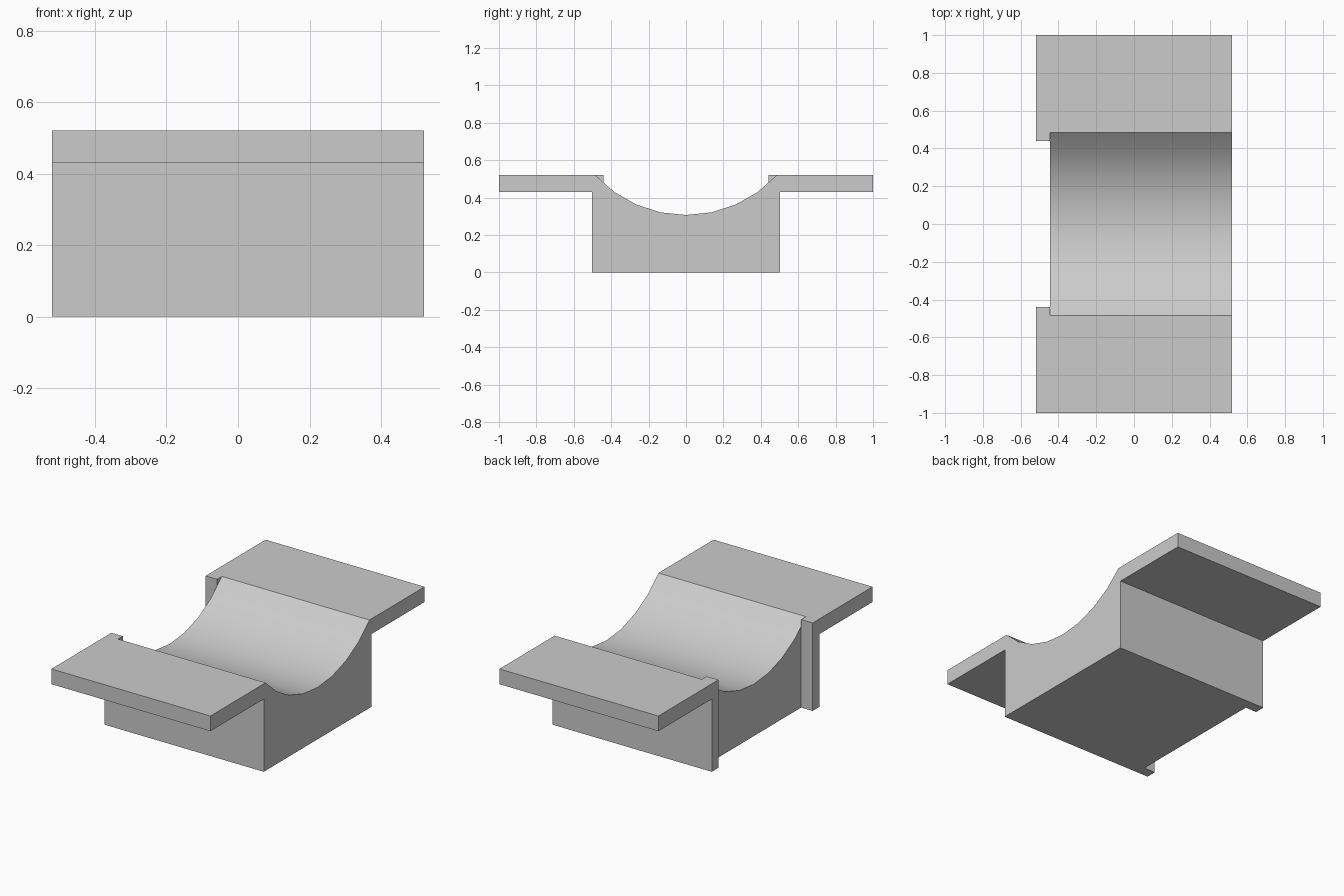
import bpy, bmesh, math

if "Cube" in bpy.data.objects:
    bpy.data.objects.remove(bpy.data.objects["Cube"])

grey = bpy.data.materials.new("light grey")
grey.use_nodes = True
grey.diffuse_color = (0.6, 0.6, 0.6, 1)
grey.node_tree.nodes["Principled BSDF"].inputs["Base Color"].default_value = (0.6, 0.6, 0.6, 1)

TOP, SHELF = 0.52, 0.43              # upper surface and underside of the flanges
X_BACK, X_STEP, X_END = -0.52, -0.445, 0.52
BLOCK, END, LIP = 0.502, 1.0, 0.44   # half widths along y


def extrude_profile(name, points, x0, x1):
    """Extrude a closed (y, z) outline along x."""
    bm = bmesh.new()
    face = bm.faces.new([bm.verts.new((x0, y, z)) for y, z in points])
    result = bmesh.ops.extrude_face_region(bm, geom=[face])
    verts = [v for v in result["geom"] if isinstance(v, bmesh.types.BMVert)]
    bmesh.ops.translate(bm, verts=verts, vec=(x1 - x0, 0, 0))
    bmesh.ops.recalc_face_normals(bm, faces=bm.faces)
    mesh = bpy.data.meshes.new(name)
    bm.to_mesh(mesh)
    bm.free()
    mesh.materials.append(grey)
    obj = bpy.data.objects.new(name, mesh)
    bpy.context.collection.objects.link(obj)
    return obj


# Cradle: block with a round trough and a flange on each side
half_width, bottom, steps = 0.485, 0.307, 8
depth = TOP - bottom
radius = (half_width ** 2 + depth ** 2) / (2 * depth)
sweep = math.asin(half_width / radius)
angles = [sweep * (2 * i / steps - 1) for i in range(steps + 1)]
trough = [(radius * math.sin(a), bottom + radius * (1 - math.cos(a))) for a in angles]
outline = ([(-END, SHELF), (-END, TOP)] + trough + [(END, TOP), (END, SHELF),
           (BLOCK, SHELF), (BLOCK, 0), (-BLOCK, 0), (-BLOCK, SHELF)])
cradle = extrude_profile("cradle", outline, X_STEP, X_END)
bpy.context.view_layer.objects.active = cradle
cradle.select_set(True)
bpy.ops.object.shade_smooth_by_angle(angle=math.radians(25))

# Lips: narrow posts with flange ends past the trough's closed-off edge
for side, name in ((-1, "front_lip"), (1, "back_lip")):
    lip = [(LIP, 0), (BLOCK, 0), (BLOCK, SHELF), (END, SHELF), (END, TOP), (LIP, TOP)]
    extrude_profile(name, [(side * y, z) for y, z in lip], X_BACK, X_STEP)
